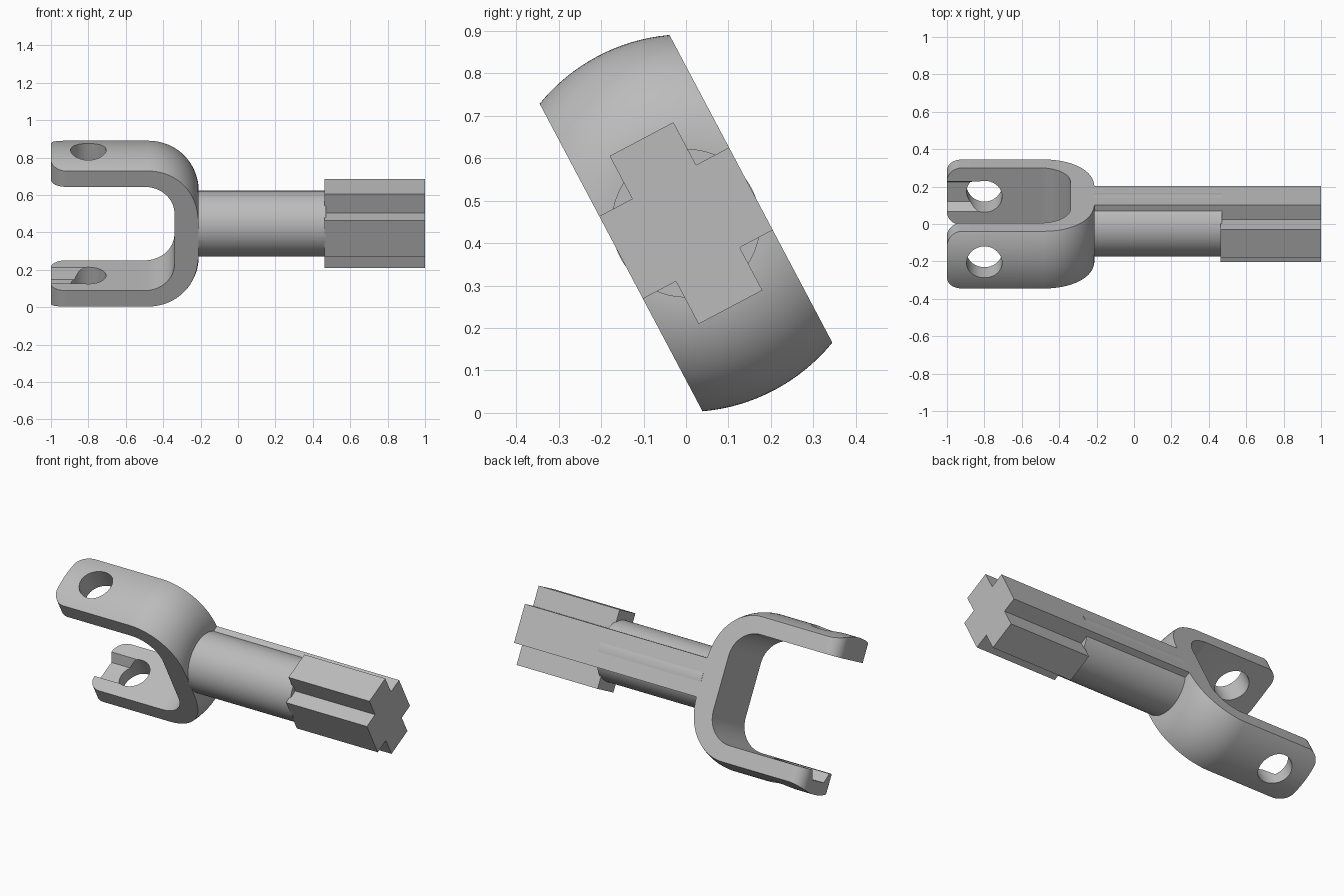
import bpy, bmesh
from math import sin, cos, pi, radians
from mathutils import Matrix

old = bpy.data.objects.get("Cube")
if old:
    bpy.data.objects.remove(old)

TILT = radians(27.9)     # roll of the whole part about its long axis
AXIS_Z = 0.447           # height of the long axis
HALF_W = 0.173           # half width of the fork
ARM_R = 0.445            # outer radius of the fork
INNER = 0.314            # half gap between the arms
CROSS_IN, CROSS_OUT = 0.085, 0.224
RIB = 0.11

steel = bpy.data.materials.new("steel_grey")
steel.use_nodes = True
grey = (0.5, 0.5, 0.5, 1)
steel.diffuse_color = grey
steel.node_tree.nodes["Principled BSDF"].inputs["Base Color"].default_value = grey


def finish(name, bm):
    bmesh.ops.recalc_face_normals(bm, faces=bm.faces)
    mesh = bpy.data.meshes.new(name)
    bm.to_mesh(mesh)
    bm.free()
    mesh.materials.append(steel)
    obj = bpy.data.objects.new(name, mesh)
    bpy.context.collection.objects.link(obj)
    return obj


def prism(name, outline, place, lo, hi):
    """Extrude a 2D outline; place(a, b, depth) gives the 3D point."""
    bm = bmesh.new()
    face = bm.faces.new([bm.verts.new(place(a, b, lo)) for a, b in outline])
    out = bmesh.ops.extrude_face_region(bm, geom=[face])
    shift = [p - q for p, q in zip(place(0, 0, hi), place(0, 0, lo))]
    verts = [g for g in out["geom"] if isinstance(g, bmesh.types.BMVert)]
    bmesh.ops.translate(bm, vec=shift, verts=verts)
    return finish(name, bm)


def arc(cx, cy, r, start, end, steps=16):
    angles = [radians(start + (end - start) * i / steps) for i in range(steps + 1)]
    return [(cx + r * cos(a), cy + r * sin(a)) for a in angles]


def along_x(a, b, d): return (d, a, b)
def along_y(a, b, d): return (a, d, b)
def along_z(a, b, d): return (a, b, d)


def select_only(obj):
    bpy.ops.object.select_all(action='DESELECT')
    obj.select_set(True)
    bpy.context.view_layer.objects.active = obj


def boolean(obj, tool, operation):
    mod = obj.modifiers.new("cut", 'BOOLEAN')
    mod.object, mod.operation, mod.solver = tool, operation, 'EXACT'
    select_only(obj)
    bpy.ops.object.modifier_apply(modifier=mod.name)
    bpy.data.objects.remove(tool)


# Fork: a turned blank with a rounded shoulder
bm = bmesh.new()
profile = [(-1.05, 0), (-1.05, ARM_R)] + arc(-0.48, 0.175, 0.27, 90, 0, 24) + [(-0.21, 0)]
verts = [bm.verts.new((x, 0, r)) for x, r in profile]
edges = [bm.edges.new(pair) for pair in zip(verts, verts[1:])]
bmesh.ops.spin(bm, geom=verts + edges, cent=(0, 0, 0), axis=(1, 0, 0),
               angle=2 * pi, steps=128, use_merge=True)
bmesh.ops.remove_doubles(bm, verts=bm.verts, dist=1e-5)
fork = finish("fork", bm)

# Trim the blank to a slab with rounded arm tips
c = 0.08
plan = (arc(-1 + c, HALF_W - c, c, 90, 180) + arc(-1 + c, c - HALF_W, c, 180, 270)
        + [(0, -HALF_W), (0, HALF_W)])
boolean(fork, prism("slab", plan, along_z, -0.6, 0.6), 'INTERSECT')

# Open the gap between the arms
f = 0.16
gap = ([(-1.2, -INNER)] + arc(-0.34 - f, f - INNER, f, -90, 0)
       + arc(-0.34 - f, INNER - f, f, 0, 90) + [(-1.2, INNER)])
boolean(fork, prism("gap", gap, along_y, -0.3, 0.3), 'DIFFERENCE')

# Pin hole through both arms, and a tapered groove inside the lower tip
hole = arc(-0.8, 0, 0.095, 0, 360, 48)[:-1]
boolean(fork, prism("pin_hole", hole, along_z, -0.6, 0.6), 'DIFFERENCE')
groove = [(-0.06, -INNER - 0.055), (0.06, -INNER - 0.055),
          (0.09, -INNER), (0.09, -0.2), (-0.09, -0.2), (-0.09, -INNER)]
boolean(fork, prism("groove", groove, along_x, -1.1, -0.8), 'DIFFERENCE')

# Round shaft with a flat rib along its back
circle = arc(0, 0, 0.175, 0, 360, 96)[:-1]
shaft = prism("shaft", circle, along_x, -0.215, 0.47)
rib_outline = [(0, -RIB), (HALF_W, -RIB), (HALF_W, RIB), (0, RIB)]
rib = prism("shaft_rib", rib_outline, along_x, -0.225, 0.462)

# Cross-shaped drive end
quarter = [(HALF_W, RIB), (CROSS_IN, RIB), (CROSS_IN, CROSS_OUT)]
top = quarter + [(-a, b) for a, b in reversed(quarter)]
cross = top + [(-a, -b) for a, b in top]
drive = prism("drive_end", cross, along_x, 0.462, 1.0)

# Roll into place and shade
for obj in (fork, shaft, rib, drive):
    obj.data.transform(Matrix.Translation((0, 0, AXIS_Z)) @ Matrix.Rotation(TILT, 4, 'X'))
    select_only(obj)
    bpy.ops.object.shade_smooth_by_angle(angle=radians(30))
